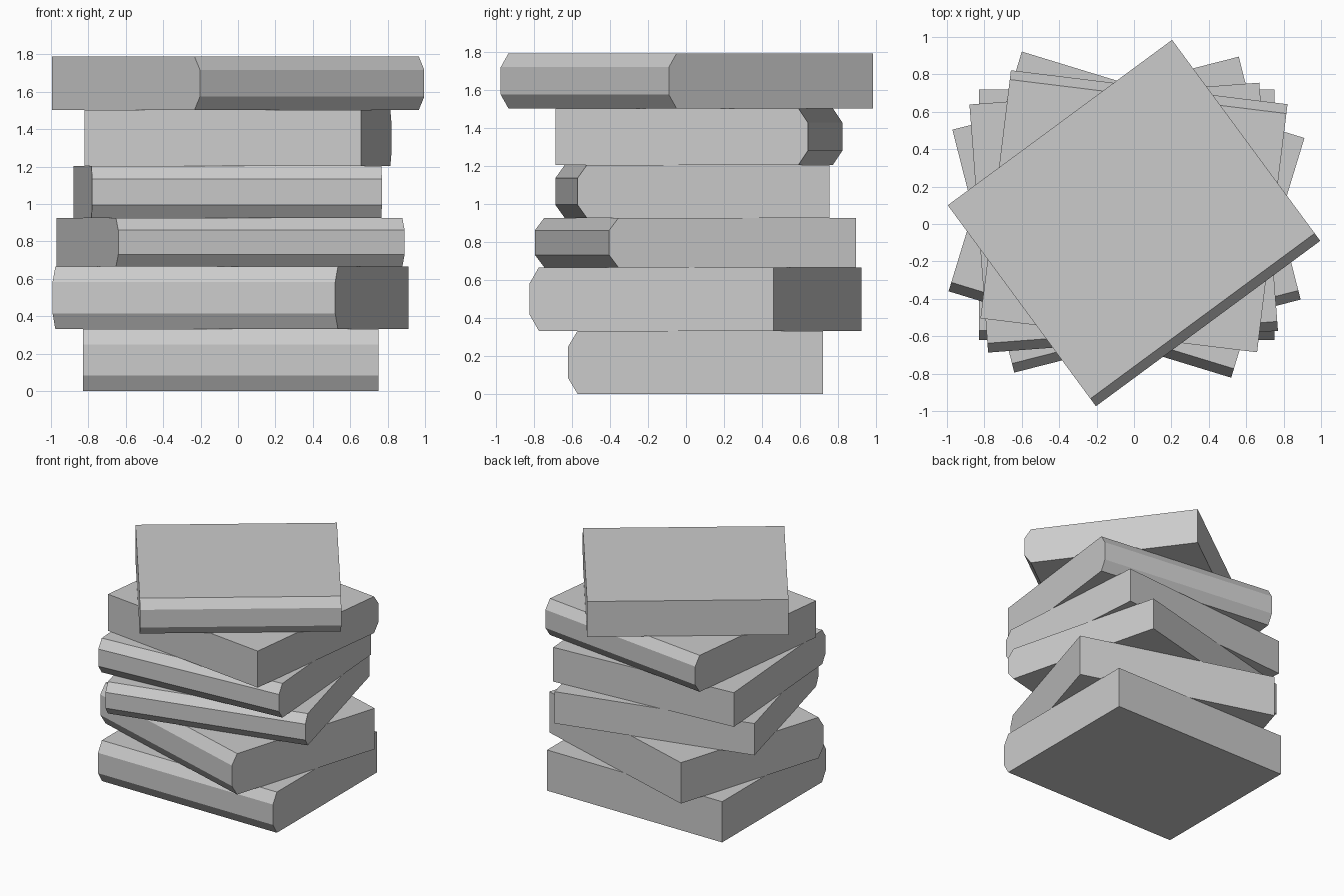
import bpy, bmesh
from math import radians
from mathutils import Matrix

cube = bpy.data.objects.get("Cube")
if cube:
    bpy.data.objects.remove(cube, do_unlink=True)

# One plain grey for the whole stack
grey = bpy.data.materials.new("plain grey")
grey.use_nodes = True
grey.diffuse_color = (0.6, 0.6, 0.6, 1)
grey.node_tree.nodes["Principled BSDF"].inputs["Base Color"].default_value = (0.6, 0.6, 0.6, 1)

SPINE_INSET = 0.05  # how far the bevelled spine steps back at top and bottom


def book(name, centre, angle, length, depth, bottom, top):
    """Closed book: a side profile with a bevelled spine at -y, extruded along x."""
    h, back, spine = top - bottom, depth / 2, -depth / 2
    profile = [(back, 0), (back, h), (spine + SPINE_INSET, h), (spine, h * 0.75),
               (spine, h * 0.25), (spine + SPINE_INSET, 0)]
    bm = bmesh.new()
    end = bm.faces.new([bm.verts.new((-length / 2, y, z)) for y, z in profile])
    grown = bmesh.ops.extrude_face_region(bm, geom=[end], use_keep_orig=True)
    verts = [v for v in grown["geom"] if isinstance(v, bmesh.types.BMVert)]
    bmesh.ops.translate(bm, verts=verts, vec=(length, 0, 0))
    bmesh.ops.recalc_face_normals(bm, faces=bm.faces)
    mesh = bpy.data.meshes.new(name)
    bm.to_mesh(mesh)
    bm.free()
    mesh.materials.append(grey)
    obj = bpy.data.objects.new(name, mesh)
    bpy.context.collection.objects.link(obj)
    obj.matrix_world = (Matrix.Translation((*centre, bottom))
                        @ Matrix.Rotation(radians(angle), 4, "Z"))


# Stack from the floor up: name, centre, turn, length, depth, top height
stack = [
    ("bottom_book", (-0.04, 0.05), 0, 1.58, 1.34, 0.332),
    ("second_book", (-0.04, 0.05), -17, 1.58, 1.34, 0.666),
    ("third_book", (-0.04, 0.05), 14.3, 1.58, 1.34, 0.925),
    ("fourth_book", (-0.055, 0.034), 4.3, 1.554, 1.33, 1.204),
    ("fifth_book", (0, 0.068), 173, 1.49, 1.336, 1.502),
    ("top_book", (0, 0.005), 36.4, 1.49, 1.335, 1.79),
]
floor = 0
for name, centre, angle, length, depth, top in stack:
    book(name, centre, angle, length, depth, floor, top)
    floor = top
